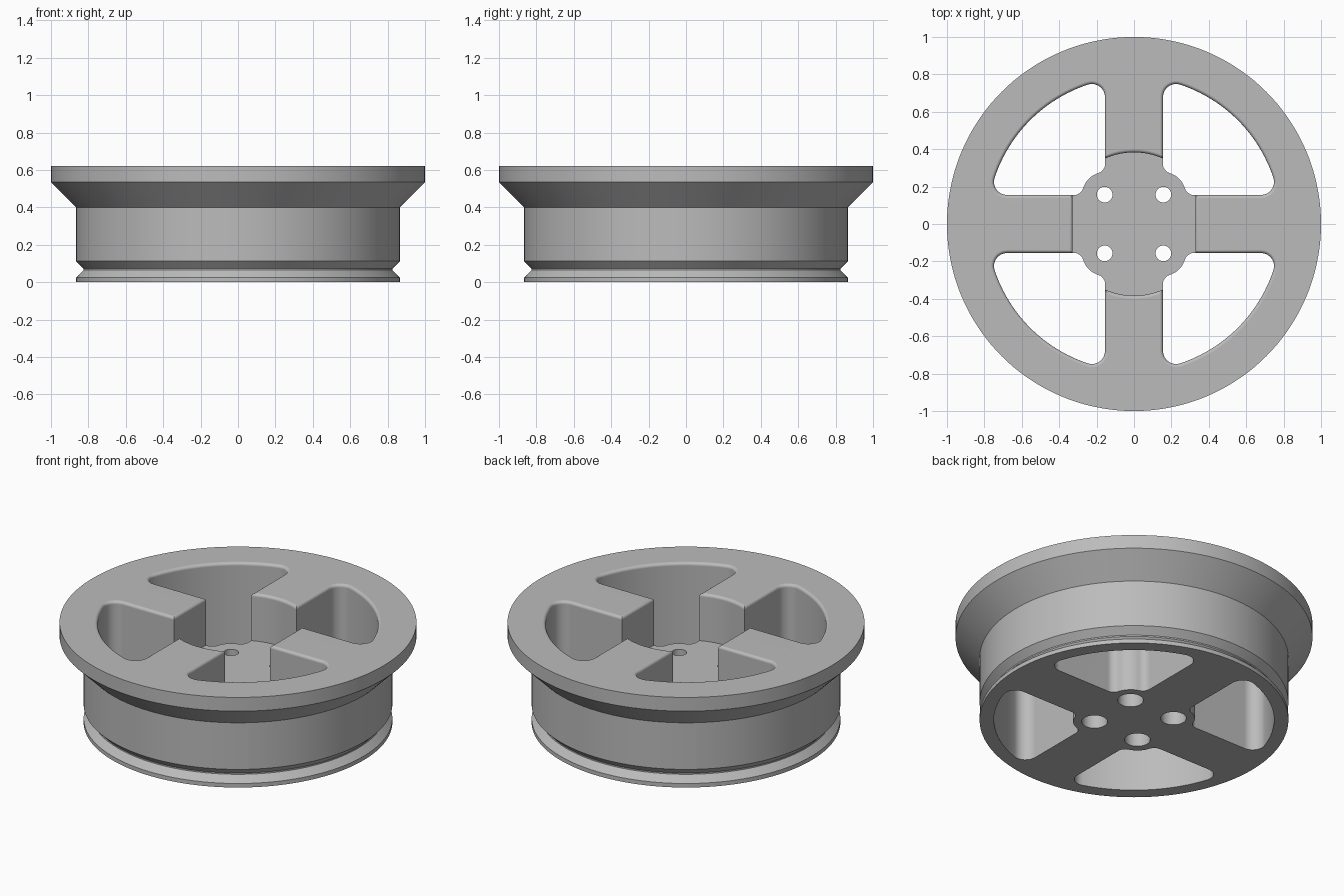
import bpy, bmesh, math
from mathutils import Vector, Matrix

cube = bpy.data.objects.get("Cube")
if cube:
    bpy.data.objects.remove(cube)

TOP = 0.62        # height of the wheel
ROUND = 0.018     # rounding of the upper cut edges
HALF = 0.155      # half width of a spoke
FLOOR = 0.33      # height of the hub face
PCD = 0.157       # bolt hole offset in x and y

grey = bpy.data.materials.new("metal_grey")
grey.use_nodes = True
colour = (0.5, 0.5, 0.5, 1)
grey.diffuse_color = colour
grey.node_tree.nodes["Principled BSDF"].inputs["Base Color"].default_value = colour


def make_object(name, bm):
    bmesh.ops.recalc_face_normals(bm, faces=bm.faces)
    mesh = bpy.data.meshes.new(name)
    bm.to_mesh(mesh)
    bm.free()
    mesh.materials.append(grey)
    obj = bpy.data.objects.new(name, mesh)
    bpy.context.collection.objects.link(obj)
    return obj


def loft(bm, rings):
    """Join closed rings of points into a capped solid."""
    loops = [[bm.verts.new(p) for p in ring] for ring in rings]
    n = len(loops[0])
    for a, b in zip(loops, loops[1:]):
        for i in range(n):
            j = (i + 1) % n
            bm.faces.new((a[i], a[j], b[j], b[i]))
    bm.faces.new(loops[0][::-1])
    bm.faces.new(loops[-1])


def circle(r, z, n, cx=0, cy=0):
    return [(cx + r * math.cos(math.tau * i / n), cy + r * math.sin(math.tau * i / n), z)
            for i in range(n)]


def arc(c, r, start, end, n):
    return [Vector((c[0] + r * math.cos(start + (end - start) * i / n),
                    c[1] + r * math.sin(start + (end - start) * i / n)))
            for i in range(n + 1)]


def grow(points, d):
    """Offset a counter-clockwise outline outwards."""
    result = []
    for i, p in enumerate(points):
        a = (p - points[i - 1]).normalized()
        b = (points[(i + 1) % len(points)] - p).normalized()
        na, nb = Vector((a.y, -a.x)), Vector((b.y, -b.x))
        result.append(p + (na + nb) * d / (1 + na.dot(nb)))
    return result


def flared_cutter(bm, outline, bottom, turn=0):
    """Prism through the top whose upper edge leaves a rounded lip."""
    levels = [(0, bottom)]
    for k in range(7):
        t = math.pi / 2 * k / 6
        levels.append((ROUND * (1 - math.cos(t)), TOP - ROUND + ROUND * math.sin(t)))
    levels.append((ROUND, TOP + 0.1))
    spin = Matrix.Rotation(turn, 3, 'Z')
    loft(bm, [[spin @ Vector((p.x, p.y, z)) for p in grow(outline, d)] for d, z in levels])


def cut(target, cutter):
    mod = target.modifiers.new("cut", 'BOOLEAN')
    mod.operation, mod.solver, mod.object = 'DIFFERENCE', 'EXACT', cutter
    cutter.hide_render = True
    bpy.ops.object.select_all(action='DESELECT')
    bpy.context.view_layer.objects.active = target
    target.select_set(True)
    bpy.ops.object.modifier_apply(modifier=mod.name)
    bpy.data.objects.remove(cutter)


# Turned wheel body with groove, barrel and flared rim
profile = [(0.865, 0), (0.865, 0.025), (0.827, 0.064), (0.827, 0.072),
           (0.865, 0.112), (0.865, 0.40), (1, 0.535), (1, TOP)]
bm = bmesh.new()
loft(bm, [circle(r, z, 144) for r, z in profile])
wheel = make_object("wheel_rim", bm)

# Window outline: outer arc, rounded corners, lobe around the bolt hole
OUTER, CORNER, LOBE, FILLET = 0.785, 0.07, 0.12, 0.05
near = HALF + CORNER
far = math.sqrt((OUTER - CORNER) ** 2 - near ** 2)
low = math.atan2(near, far)
high = math.pi / 2 - low
fx = HALF + FILLET
fy = PCD + math.sqrt((LOBE + FILLET) ** 2 - (fx - PCD) ** 2)
lobe_high = math.atan2(fy - PCD, fx - PCD)
lobe_low = math.pi / 2 - lobe_high
window = arc((far, near), CORNER, -math.pi / 2, low, 8)
window += arc((0, 0), OUTER, low, high, 24)[1:]
window += arc((near, far), CORNER, high, math.pi, 8)[1:]
window += arc((fx, fy), FILLET, math.pi, math.pi + lobe_high, 6)
window += arc((PCD, PCD), LOBE, lobe_high, lobe_low, 12)[1:]
window += arc((fy, fx), FILLET, math.pi + lobe_low, math.pi * 1.5, 6)[1:]

bm = bmesh.new()
for q in range(4):
    flared_cutter(bm, window, -0.1, q * math.pi / 2)
cut(wheel, make_object("window_cutter", bm))

# Hub pocket: curved front and back, flat left and right
POCKET, SIDE = 0.383, 0.328
a = math.acos(SIDE / POCKET)
pocket = arc((0, 0), POCKET, a, math.pi - a, 24)
pocket += arc((0, 0), POCKET, math.pi + a, math.tau - a, 24)
bm = bmesh.new()
flared_cutter(bm, pocket, FLOOR)
cut(wheel, make_object("pocket_cutter", bm))

# Bolt holes, widened from below
bm = bmesh.new()
for sx in (-1, 1):
    for sy in (-1, 1):
        x, y = sx * PCD, sy * PCD
        steps = [(0.072, -0.1), (0.072, 0.2), (0.042, 0.2), (0.042, 0.5)]
        loft(bm, [circle(r, z, 32, x, y) for r, z in steps])
cut(wheel, make_object("bolt_hole_cutter", bm))

# Smooth the round surfaces and keep flat faces flat
bpy.ops.object.shade_smooth_by_angle(angle=math.radians(30))
weighted = wheel.modifiers.new("flat_normals", 'WEIGHTED_NORMAL')
weighted.keep_sharp = True
